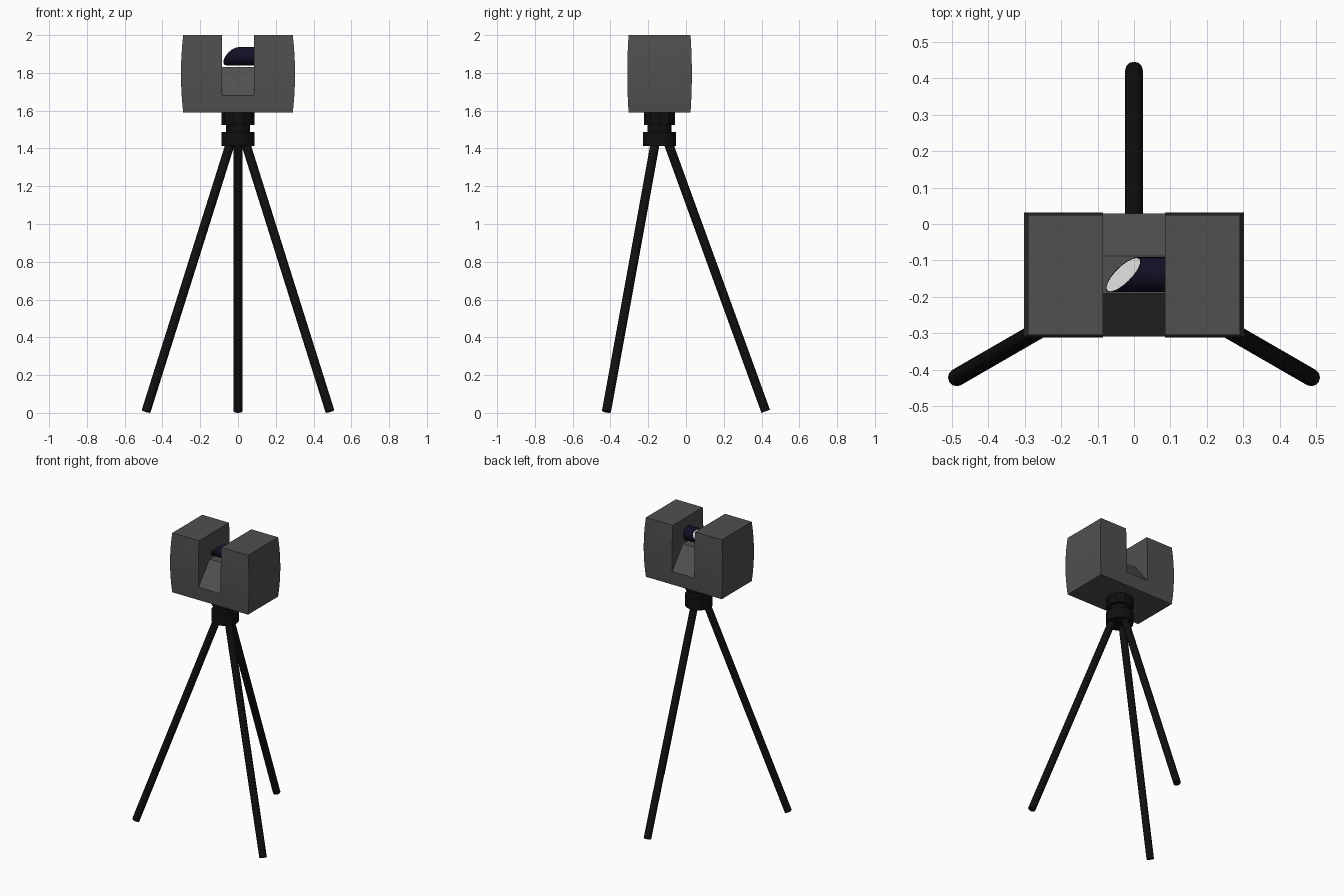
import bpy, bmesh, math
from mathutils import Vector, Matrix

if "Cube" in bpy.data.objects:
    bpy.data.objects.remove(bpy.data.objects["Cube"])

CY = -0.14  # y of the tripod's vertical axis


def material(name, rgb):
    m = bpy.data.materials.new(name)
    m.diffuse_color = (*rgb, 1)
    m.use_nodes = True
    m.node_tree.nodes["Principled BSDF"].inputs["Base Color"].default_value = m.diffuse_color
    return m


GREY = material("housing grey", (0.08, 0.08, 0.08))
BLACK = material("tripod black", (0.005, 0.005, 0.005))
NAVY = material("dark navy", (0.006, 0.005, 0.018))
SILVER = material("mirror silver", (0.75, 0.75, 0.75))


def finish(bm, name, *mats, smooth=True):
    bmesh.ops.recalc_face_normals(bm, faces=bm.faces[:])
    me = bpy.data.meshes.new(name)
    bm.to_mesh(me)
    bm.free()
    ob = bpy.data.objects.new(name, me)
    bpy.context.collection.objects.link(ob)
    for m in mats:
        me.materials.append(m)
    if smooth:
        bpy.ops.object.select_all(action='DESELECT')
        ob.select_set(True)
        bpy.context.view_layer.objects.active = ob
        bpy.ops.object.shade_smooth_by_angle(angle=math.radians(25))
    return ob


def add_rod(bm, a, b, r, sides, spin=0.0):
    """Closed cylinder from point a to point b."""
    a, b = Vector(a), Vector(b)
    d = b - a
    mat = (Matrix.Translation((a + b) / 2)
           @ d.to_track_quat('Z', 'Y').to_matrix().to_4x4()
           @ Matrix.Rotation(spin, 4, 'Z'))
    bmesh.ops.create_cone(bm, cap_ends=True, segments=sides, radius1=r,
                          radius2=r, depth=d.length, matrix=mat)


# Housing: rectangular block whose four sides bow outwards at mid height
bm = bmesh.new()
rings, N = [], 8
for i in range(N + 1):
    t = 2 * i / N - 1
    hx = 0.302 - 0.012 * t * t
    hy = 0.171 - 0.007 * t * t
    z = 1.795 + 0.205 * t
    rings.append([bm.verts.new((sx * hx, CY + sy * hy, z))
                  for sx, sy in ((-1, -1), (1, -1), (1, 1), (-1, 1))])
for lo, hi in zip(rings, rings[1:]):
    for k in range(4):
        j = (k + 1) % 4
        bm.faces.new((lo[k], lo[j], hi[j], hi[k]))
bm.faces.new(rings[0][::-1])
bm.faces.new(rings[-1])
housing = finish(bm, "scanner_housing", GREY, smooth=False)

# Slot cutter: leaves a ridge with sloping front and back between the towers
bm = bmesh.new()
profile = [(-0.35, 1.63), (-0.19, 1.83), (-0.087, 1.83),
           (0.07, 1.63), (0.07, 2.1), (-0.35, 2.1)]
face = bm.faces.new([bm.verts.new((-0.085, y, z)) for y, z in profile])
ext = bmesh.ops.extrude_face_region(bm, geom=[face])
bmesh.ops.translate(bm, vec=(0.17, 0, 0),
                    verts=[v for v in ext["geom"] if isinstance(v, bmesh.types.BMVert)])
cutter = finish(bm, "slot_cutter", GREY, smooth=False)
cutter.hide_render = True

mod = housing.modifiers.new("slot", 'BOOLEAN')
mod.operation = 'DIFFERENCE'
mod.solver = 'EXACT'
mod.object = cutter
bpy.ops.object.select_all(action='DESELECT')
housing.select_set(True)
bpy.context.view_layer.objects.active = housing
bpy.ops.object.modifier_apply(modifier=mod.name)
bpy.data.objects.remove(cutter)
bpy.ops.object.shade_smooth_by_angle(angle=math.radians(25))

# Rotating mirror: horizontal rod with a slanted, silvered end
bm = bmesh.new()
add_rod(bm, (-0.2, CY + 0.001, 1.888), (0.09, CY + 0.001, 1.888), 0.048, 32)
cut = bmesh.ops.bisect_plane(bm, geom=bm.verts[:] + bm.edges[:] + bm.faces[:],
                             plane_co=(-0.03, CY, 1.888), plane_no=(1, -0.78, -0.63),
                             clear_inner=True)
edges = [e for e in cut["geom_cut"] if isinstance(e, bmesh.types.BMEdge)]
end = bmesh.ops.edgeloop_fill(bm, edges=edges)["faces"]
bmesh.ops.recalc_face_normals(bm, faces=bm.faces[:])
bmesh.ops.inset_region(bm, faces=end, thickness=0.003)
for f in end:
    f.material_index = 1
finish(bm, "rotating_mirror", NAVY, SILVER)

# Tripod head: collar, narrow neck and leg hub
for name, z0, z1, r, sides in (("mount_collar", 1.523, 1.592, 0.087, 10),
                               ("mount_neck", 1.48, 1.53, 0.064, 16),
                               ("leg_hub", 1.412, 1.487, 0.087, 16)):
    bm = bmesh.new()
    add_rod(bm, (0, CY, z0), (0, CY, z1), r, sides, math.pi / 2)
    finish(bm, name, BLACK)

# Three splayed legs
for name, deg in (("back_leg", 90), ("left_leg", 210), ("right_leg", 330)):
    c, s = math.cos(math.radians(deg)), math.sin(math.radians(deg))
    bm = bmesh.new()
    add_rod(bm, (0.562 * c, CY + 0.562 * s, 0.0083),
            (0.042 * c, CY + 0.042 * s, 1.44), 0.024, 12)
    finish(bm, name, BLACK)
